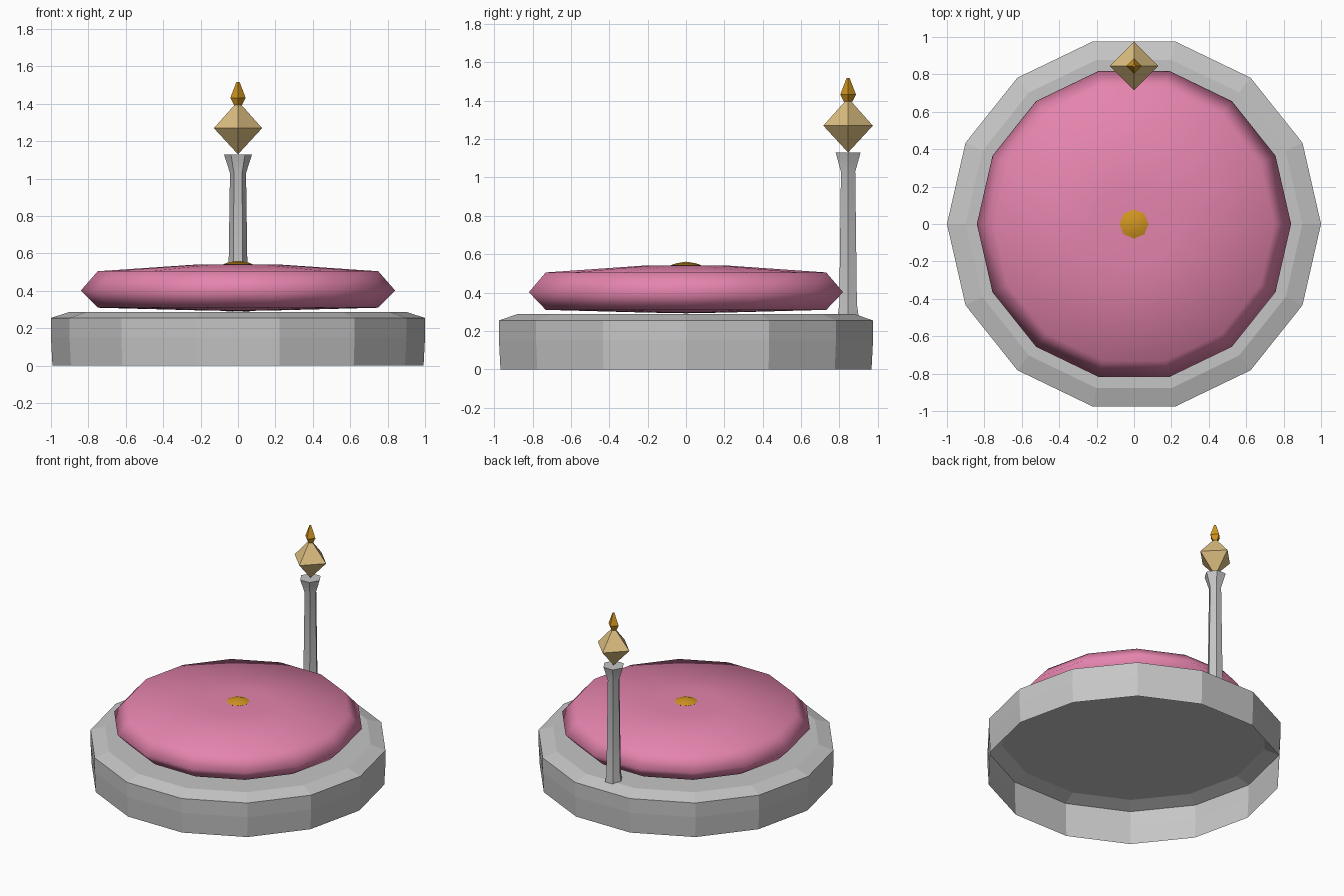
import bpy
import bmesh
import math

if "Cube" in bpy.data.objects:
    bpy.data.objects.remove(bpy.data.objects["Cube"])


def material(name, rgb):
    m = bpy.data.materials.new(name)
    m.diffuse_color = (*[(c / 255) ** 2.2 for c in rgb], 1)
    m.use_nodes = True
    m.node_tree.nodes["Principled BSDF"].inputs["Base Color"].default_value = m.diffuse_color
    return m


STONE = material("grey stone", (196, 196, 196))
PINK = material("pink fabric", (228, 131, 172))
GOLD = material("gold", (208, 148, 38))
TAN = material("pale gold", (220, 190, 128))


def lathe(name, profile, sides, mat, y=0.0, cap_bottom=True, smooth=None):
    """Turn a (radius, height) profile, listed bottom to top, around z."""
    bm = bmesh.new()
    rings = []
    for r, z in profile:
        if r == 0:
            rings.append([bm.verts.new((0, 0, z))])
        else:
            rings.append([bm.verts.new((r * math.cos(a), r * math.sin(a), z))
                          for a in (math.tau * i / sides for i in range(sides))])
    for low, high in zip(rings, rings[1:]):
        for i in range(sides):
            j = (i + 1) % sides
            if len(low) == 1:
                bm.faces.new((low[0], high[j], high[i]))
            elif len(high) == 1:
                bm.faces.new((low[i], low[j], high[0]))
            else:
                bm.faces.new((low[i], low[j], high[j], high[i]))
    if len(rings[-1]) > 1:
        bm.faces.new(rings[-1])
    if cap_bottom and len(rings[0]) > 1:
        bm.faces.new(rings[0][::-1])
    mesh = bpy.data.meshes.new(name)
    bm.to_mesh(mesh)
    bm.free()
    mesh.materials.append(mat)
    obj = bpy.data.objects.new(name, mesh)
    bpy.context.collection.objects.link(obj)
    obj.location.y = y
    if smooth:
        bpy.ops.object.select_all(action='DESELECT')
        obj.select_set(True)
        bpy.context.view_layer.objects.active = obj
        bpy.ops.object.shade_smooth_by_angle(angle=math.radians(smooth))
    return obj


POST_Y = 0.845

# Hollow base, open underneath, with a sloped rim
lathe("base", [(0.992, 0), (1.0, 0.15), (1.0, 0.255), (0.9, 0.288)],
      14, STONE, cap_bottom=False)

# Plump round cushion
lathe("cushion", [(0, 0.292), (0.22, 0.296), (0.75, 0.31), (0.84, 0.402),
                  (0.75, 0.505), (0.22, 0.541), (0, 0.541)],
      14, PINK, smooth=100)

# Button in the middle of the cushion
lathe("cushion_button", [(0, 0.515), (0.055, 0.525), (0.078, 0.543),
                         (0.05, 0.553), (0, 0.561)],
      8, GOLD, smooth=100)

# Post with flared foot and head
lathe("post", [(0.062, 0.15), (0.062, 0.285), (0.053, 0.34),
               (0.043, 1.03), (0.075, 1.13)],
      6, STONE, POST_Y, smooth=40)

# Diamond ornament and its small pointed tip
lathe("diamond", [(0, 1.13), (0.129, 1.27), (0, 1.415)], 4, TAN, POST_Y)
lathe("diamond_tip", [(0.022, 1.395), (0.041, 1.432), (0.008, 1.518)],
      4, GOLD, POST_Y)
